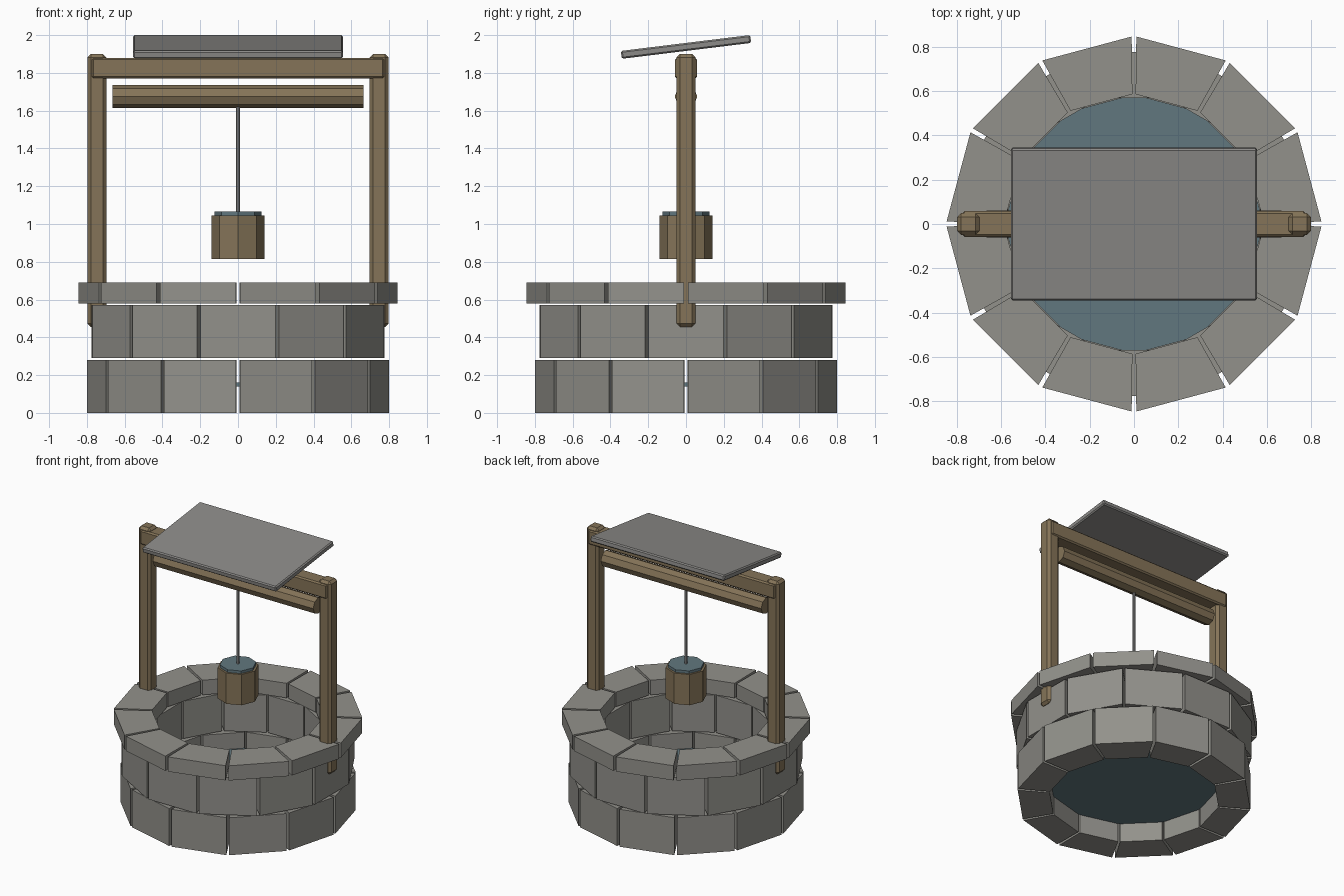
import bpy, bmesh, math
from mathutils import Matrix

if "Cube" in bpy.data.objects:
    bpy.data.objects.remove(bpy.data.objects["Cube"])


def material(name, rgb):
    m = bpy.data.materials.new(name)
    m.diffuse_color = (*rgb, 1)
    m.use_nodes = True
    m.node_tree.nodes["Principled BSDF"].inputs["Base Color"].default_value = m.diffuse_color
    return m


STONE = material("stone grey", (0.29, 0.285, 0.26))
SLATE = material("slate grey", (0.265, 0.26, 0.25))
WOOD = material("brown wood", (0.235, 0.175, 0.098))
WATER = material("water blue", (0.12, 0.185, 0.21))
ROPE = material("rope grey", (0.27, 0.27, 0.27))


def finish(name, bm, mat):
    bmesh.ops.recalc_face_normals(bm, faces=bm.faces)
    me = bpy.data.meshes.new(name)
    bm.to_mesh(me)
    bm.free()
    me.materials.append(mat)
    ob = bpy.data.objects.new(name, me)
    bpy.context.collection.objects.link(ob)
    return ob


def box(name, size, loc, mat, bevel, tilt=0):
    bm = bmesh.new()
    bmesh.ops.create_cube(bm, size=1)
    bmesh.ops.scale(bm, vec=size, verts=bm.verts)
    bmesh.ops.bevel(bm, geom=bm.edges[:], offset=bevel, segments=1, affect='EDGES')
    ob = finish(name, bm, mat)
    ob.location = loc
    ob.rotation_euler.x = tilt
    return ob


def prism(name, radius, depth, loc, mat, sides=8, along_x=False):
    bm = bmesh.new()
    bmesh.ops.create_cone(bm, cap_ends=True, segments=sides, radius1=radius,
                          radius2=radius, depth=depth)
    if along_x:
        bmesh.ops.rotate(bm, verts=bm.verts, matrix=Matrix.Rotation(math.pi / 2, 3, 'Y'))
    ob = finish(name, bm, mat)
    ob.location = loc
    return ob


def stone_ring(name, inner, outer, z0, z1, offset, gap=0.0125):
    """Twelve separate wedge blocks in a ring."""
    bm = bmesh.new()
    step = math.pi / 6
    for i in range(12):
        a0 = i * step + offset + gap
        a1 = (i + 1) * step + offset - gap
        plan = [(inner, a0), (outer, a0), (outer, a1), (inner, a1)]
        lo, hi = [[bm.verts.new((r * math.cos(a), r * math.sin(a), z)) for r, a in plan]
                  for z in (z0, z1)]
        bm.faces.new(lo[::-1])
        bm.faces.new(hi)
        for k in range(4):
            n = (k + 1) % 4
            bm.faces.new((lo[k], lo[n], hi[n], hi[k]))
    return finish(name, bm, STONE)


# Stone wall courses and overhanging rim
stone_ring("lower_stones", 0.58, 0.80, 0.0, 0.28, 0)
stone_ring("upper_stones", 0.585, 0.80, 0.29, 0.57, math.radians(15))
stone_ring("rim_stones", 0.585, 0.845, 0.58, 0.69, 0)

# Water in the shaft
prism("well_water", 0.58, 0.02, (0, 0, 0.15), WATER, sides=24)

# Wooden frame
for side, x in (("left", -0.747), ("right", 0.747)):
    box(side + "_post", (0.10, 0.10, 1.445), (x, 0, 1.1775), WOOD, 0.018)
box("cross_beam", (1.55, 0.115, 0.11), (0, 0, 1.825), WOOD, 0.01)
prism("winding_roller", 0.06, 1.33, (0, 0, 1.675), WOOD, along_x=True)

# Tilted roof slab
box("roof_slab", (1.11, 0.69, 0.042), (0, 0, 1.9375), SLATE, 0.008, math.radians(7))

# Rope and bucket
prism("rope", 0.011, 0.60, (0, 0, 1.34), ROPE)
prism("bucket", 0.14, 0.23, (0, 0, 0.93), WOOD)
prism("bucket_water", 0.125, 0.03, (0, 0, 1.05), WATER)
